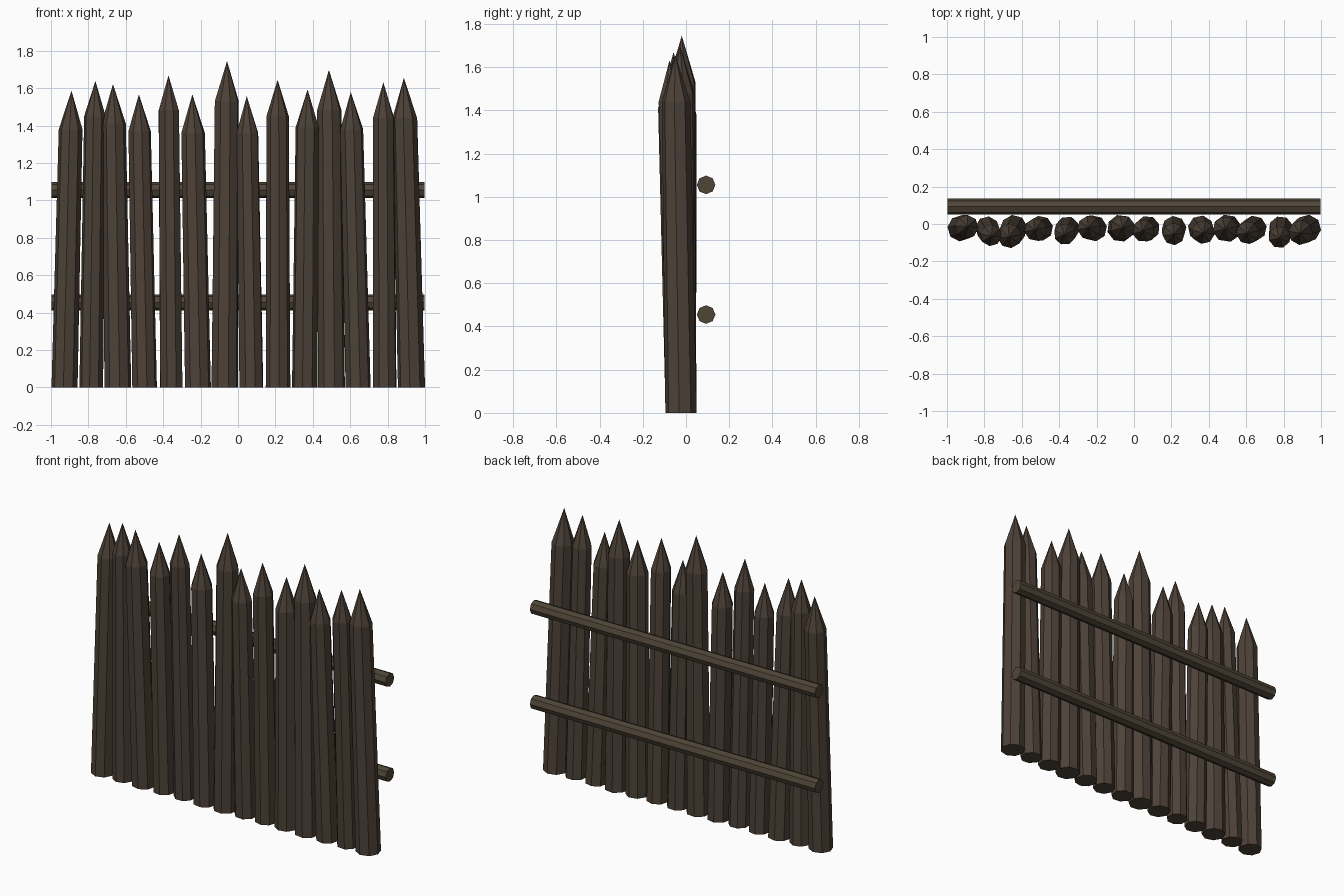
import bpy, bmesh, math, random
from mathutils import Vector, Matrix

random.seed(4)
if "Cube" in bpy.data.objects:
    bpy.data.objects.remove(bpy.data.objects["Cube"], do_unlink=True)


def make_material(name, rgb):
    mat = bpy.data.materials.new(name)
    mat.use_nodes = True
    colour = (*rgb, 1)
    mat.diffuse_color = colour
    bsdf = mat.node_tree.nodes["Principled BSDF"]
    bsdf.inputs["Base Color"].default_value = colour
    bsdf.inputs["Roughness"].default_value = 0.9
    return mat


def add_object(name, bm, mat):
    bmesh.ops.recalc_face_normals(bm, faces=bm.faces)
    mesh = bpy.data.meshes.new(name)
    bm.to_mesh(mesh)
    bm.free()
    mesh.materials.append(mat)
    obj = bpy.data.objects.new(name, mesh)
    bpy.context.collection.objects.link(obj)
    return obj


def ring(bm, centre, radius, turn, sides=8):
    """Octagonal ring of vertices lying flat around a centre."""
    step = math.tau / sides
    return [bm.verts.new(centre + radius * Vector((math.cos(turn + i * step),
                                                   math.sin(turn + i * step), 0)))
            for i in range(sides)]


def make_stake(name, base, shoulder, radius, mat):
    """Leaning, tapered octagonal post with a sharpened point."""
    bm = bmesh.new()
    turn = random.uniform(0, math.tau)
    low = ring(bm, base, radius, turn)
    high = ring(bm, shoulder, radius * 0.91, turn)
    lean = (shoulder - base).normalized()
    tip = bm.verts.new(shoulder + lean * radius * 2.95)
    bm.faces.new(low)
    for i in range(len(low)):
        j = (i + 1) % len(low)
        bm.faces.new((low[i], low[j], high[j], high[i]))
        bm.faces.new((high[i], high[j], tip))
    return add_object(name, bm, mat)


def make_rail(name, height, mat):
    """Octagonal pole running the full width behind the stakes."""
    bm = bmesh.new()
    place = Matrix.Translation((0, 0.093, height)) @ Matrix.Rotation(math.pi / 2, 4, "Y")
    bmesh.ops.create_cone(bm, cap_ends=True, segments=8, radius1=0.043,
                          radius2=0.043, depth=1.995, matrix=place)
    return add_object(name, bm, mat)


stake_wood = make_material("dark brown wood", (0.075, 0.054, 0.039))
rail_wood = make_material("olive brown wood", (0.079, 0.060, 0.038))

# Stakes from right to left: radius, then shoulder x, y, z
stakes = [
    (.070, -.895, -.015, 1.38), (.064, -.765, -.06, 1.45), (.072, -.665, -.064, 1.41),
    (.067, -.526, -.03, 1.37), (.064, -.37, -.054, 1.48), (.070, -.24, -.02, 1.36),
    (.073, -.06, -.02, 1.53), (.067, .05, -.035, 1.36), (.066, .212, -.053, 1.45),
    (.069, .37, -.044, 1.39), (.074, .488, -.027, 1.48), (.068, .608, -.046, 1.38),
    (.065, .778, -.07, 1.44), (.073, .892, -.046, 1.44),
]
spacing = 1.855 / (len(stakes) - 1)
for n, (radius, x, y, z) in enumerate(stakes):
    base = Vector((-0.9275 + n * spacing, -0.023, 0))
    make_stake(f"stake_{n + 1}", base, Vector((x, y, z)), radius, stake_wood)

# Cross rails
make_rail("lower_rail", 0.455, rail_wood)
make_rail("upper_rail", 1.055, rail_wood)
